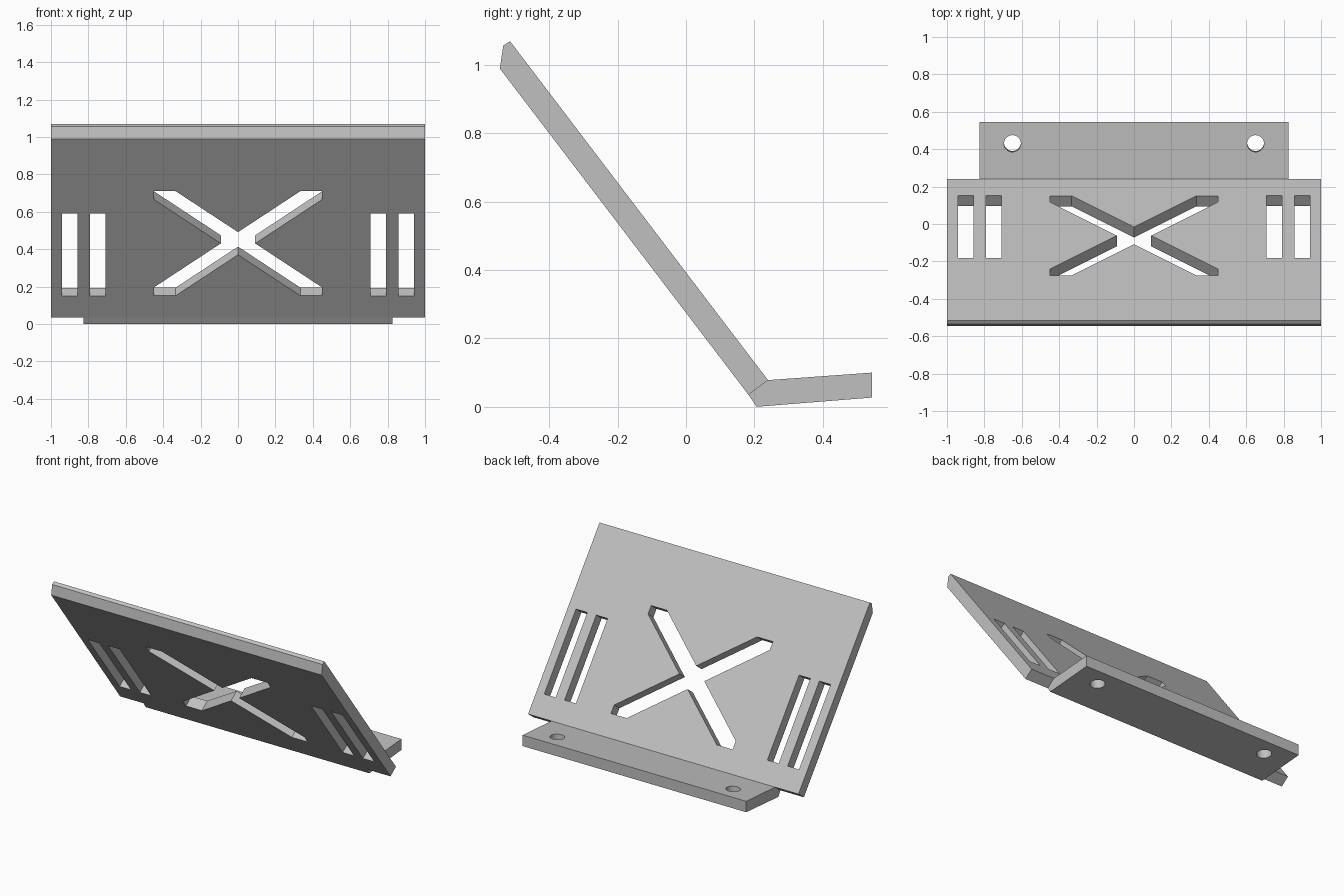
import bpy, bmesh, math
from mathutils import Vector

cube = bpy.data.objects.get("Cube")
if cube:
    bpy.data.objects.remove(cube, do_unlink=True)

grey = bpy.data.materials.new("light grey")
grey.use_nodes = True
grey.diffuse_color = (0.53, 0.53, 0.53, 1)
grey.node_tree.nodes["Principled BSDF"].inputs["Base Color"].default_value = (0.53, 0.53, 0.53, 1)


def prism(name, outline, depth):
    """Extrude a closed 3D outline along a depth vector."""
    bm = bmesh.new()
    face = bm.faces.new([bm.verts.new(p) for p in outline])
    new = bmesh.ops.extrude_face_region(bm, geom=[face], use_keep_orig=True)["geom"]
    bmesh.ops.translate(bm, verts=[g for g in new if isinstance(g, bmesh.types.BMVert)], vec=depth)
    bmesh.ops.recalc_face_normals(bm, faces=bm.faces)
    mesh = bpy.data.meshes.new(name)
    bm.to_mesh(mesh)
    bm.free()
    mesh.materials.append(grey)
    obj = bpy.data.objects.new(name, mesh)
    bpy.context.collection.objects.link(obj)
    return obj


def side_profile(name, points, half_width):
    return prism(name, [(-half_width, y, z) for y, z in points], Vector((2 * half_width, 0, 0)))


def cut(target, cutters):
    """Subtract the cutters, keep the finished mesh and drop the helpers."""
    for c in cutters:
        c.hide_render = True
        mod = target.modifiers.new("cut", "BOOLEAN")
        mod.operation, mod.solver, mod.object = "DIFFERENCE", "EXACT", c
    bpy.context.view_layer.update()
    graph = bpy.context.evaluated_depsgraph_get()
    mesh = bpy.data.meshes.new_from_object(target.evaluated_get(graph))
    target.modifiers.clear()
    target.data = mesh
    mesh.materials.clear()
    mesh.materials.append(grey)
    for p in mesh.polygons:
        p.material_index = 0
    for c in cutters:
        bpy.data.objects.remove(c, do_unlink=True)


# Leaning panel and the narrower mounting flange behind it
foot, heel = (0.183, 0.035), (0.24, 0.078)
panel = side_profile("leaning_panel",
                     [foot, heel, (-0.515, 1.07), (-0.535, 1.057), (-0.545, 0.99)], 1.0)
flange = side_profile("mounting_flange",
                      [foot, heel, (0.545, 0.1), (0.545, 0.027), (0.207, 0.0)], 0.827)

# Panel plane: origin at the foot, slope direction and normal
origin = Vector((0, *foot))
slope = Vector((0, -0.728, 0.955)).normalized()
normal = Vector((0, slope.z, -slope.y))


def panel_cutter(name, outline):
    pts = [origin + Vector((u, 0, 0)) + slope * v - normal * 0.1 for u, v in outline]
    return prism(name, pts, normal * 0.3)


# Paired strap slots on both sides
cutters = []
for side in (-1, 1):
    for a, b in ((0.708, 0.792), (0.858, 0.942)):
        cutters.append(panel_cutter("slot_cutter", [
            (side * a, 0.145), (side * b, 0.145), (side * b, 0.698), (side * a, 0.698)]))

# Central cross opening, one quarter mirrored around
quarter = [(0.092, 0), (0.45, 0.296), (0.45, 0.351), (0.333, 0.351), (0, 0.076)]
half = quarter + [(-u, v) for u, v in quarter[-2::-1]]
cross = half + [(u, -v) for u, v in half[-2:0:-1]]
cutters.append(panel_cutter("cross_cutter", [(u, v + 0.498) for u, v in cross]))
cut(panel, cutters)

# Screw holes square to the flange
along = Vector((0, 0.305, 0.022)).normalized()
up = Vector((0, -along.z, along.y))
holes = []
for x in (-0.65, 0.65):
    centre = Vector((x, 0.43, 0.092)) - up * 0.2
    ring = [centre + 0.045 * (Vector((math.cos(t), 0, 0)) + along * math.sin(t))
            for t in (math.tau * i / 40 for i in range(40))]
    holes.append(prism("hole_cutter", ring, up * 0.4))
cut(flange, holes)

# Smooth hole walls, sharp edges elsewhere
bpy.ops.object.select_all(action="DESELECT")
flange.select_set(True)
bpy.context.view_layer.objects.active = flange
bpy.ops.object.shade_smooth_by_angle(angle=math.radians(30))
